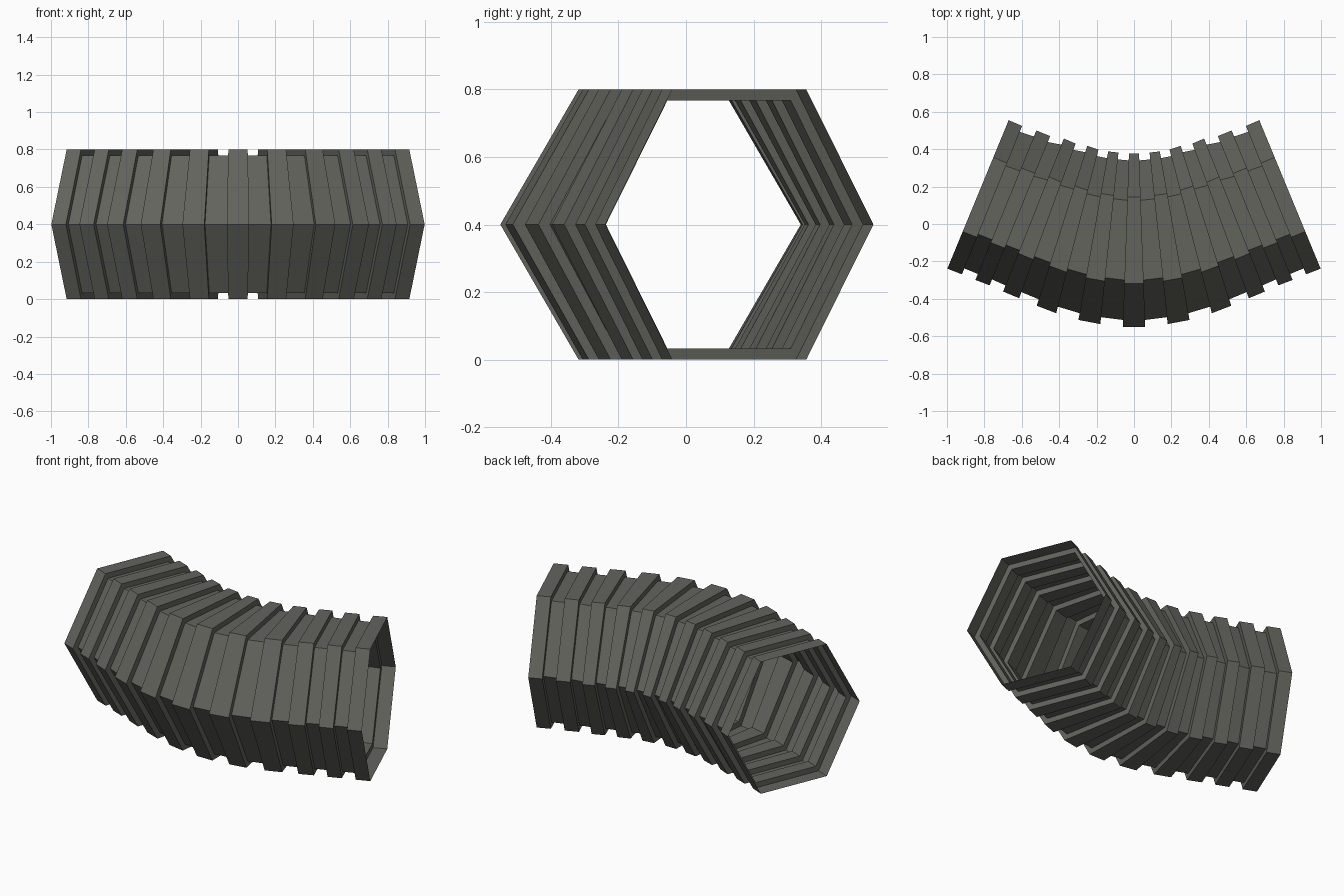
import bpy, bmesh
from mathutils import Vector

if "Cube" in bpy.data.objects:
    bpy.data.objects.remove(bpy.data.objects["Cube"])

# Dark warm grey plastic
grey = bpy.data.materials.new("dark_grey")
grey.diffuse_color = (0.125, 0.125, 0.11, 1)
grey.use_nodes = True
grey.node_tree.nodes["Principled BSDF"].inputs["Base Color"].default_value = grey.diffuse_color

HEIGHT = 0.8
GROOVE = 0.92          # groove section relative to rib section

# Rib edges on the right half, as plan points: outer tip (x, y), inner tip (x, y)
half = [
    (0.060, -0.550, 0.027, 0.377), (0.180, -0.535, 0.083, 0.382),
    (0.297, -0.513, 0.138, 0.388), (0.416, -0.477, 0.190, 0.398),
    (0.520, -0.437, 0.250, 0.418), (0.614, -0.397, 0.312, 0.430),
    (0.700, -0.361, 0.375, 0.457), (0.772, -0.328, 0.448, 0.470),
    (0.848, -0.299, 0.522, 0.500), (0.920, -0.269, 0.598, 0.524),
    (0.998, -0.239, 0.670, 0.555),
]
# Mirror to the left half
edges = [(-a, b, -c, d) for a, b, c, d in reversed(half)] + half


def hexagon(bm, edge, scale):
    """Hexagonal section standing on the line from outer to inner tip."""
    outer = Vector((edge[0], edge[1], HEIGHT / 2))
    inner = Vector((edge[2], edge[3], HEIGHT / 2))
    mid, across = (outer + inner) / 2, (inner - outer) / 2
    up = Vector((0, 0, HEIGHT / 2))
    pts = [(-1, 0), (-.5, 1), (.5, 1), (1, 0), (.5, -1), (-.5, -1)]
    return [bm.verts.new(mid + scale * (across * u + up * v)) for u, v in pts]


def bridge(bm, a, b):
    for i in range(6):
        j = (i + 1) % 6
        bm.faces.new((a[i], a[j], b[j], b[i]))


# Open thin-walled duct: alternating rib bands, step walls and groove bands
bm = bmesh.new()
last = None
for k in range(len(edges) - 1):
    rib = k % 2 == 0
    scale = 1 if rib else GROOVE
    start = hexagon(bm, edges[k], scale)
    end = hexagon(bm, edges[k + 1], scale)
    if last:
        bridge(bm, last, start)     # step wall between rib and groove
    bridge(bm, start, end)          # flat band
    last = end
bmesh.ops.recalc_face_normals(bm, faces=bm.faces)
# make sure the outside faces outward
top = max(bm.faces, key=lambda f: f.calc_center_median().z)
if top.normal.z < 0:
    bmesh.ops.reverse_faces(bm, faces=bm.faces)

mesh = bpy.data.meshes.new("ribbed_duct")
bm.to_mesh(mesh)
bm.free()
mesh.materials.append(grey)
duct = bpy.data.objects.new("ribbed_duct", mesh)
bpy.context.collection.objects.link(duct)
